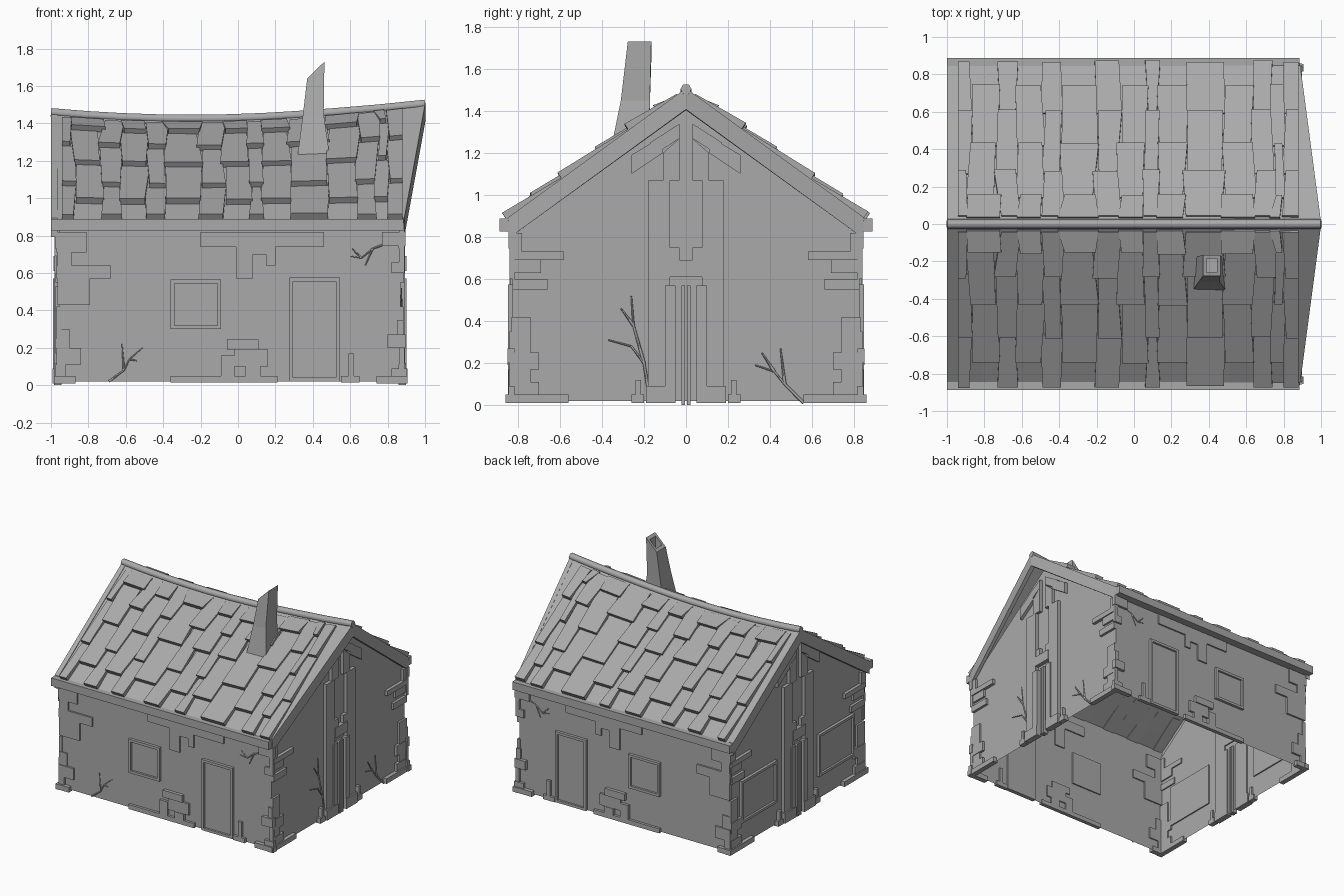
import bpy, bmesh, random
from mathutils import Vector

random.seed(4)
old = bpy.data.objects.get("Cube")
if old:
    bpy.data.objects.remove(old)

grey = bpy.data.materials.new("weathered_grey")
grey.use_nodes = True
grey.diffuse_color = (0.4, 0.4, 0.4, 1)
grey.node_tree.nodes["Principled BSDF"].inputs["Base Color"].default_value = (0.4, 0.4, 0.4, 1)

FRONT, LEFT, RIGHT, BASE, EAVE = 0.825, -0.955, 0.868, 0.02, 0.84


def finish(name, bm):
    bmesh.ops.recalc_face_normals(bm, faces=bm.faces)
    mesh = bpy.data.meshes.new(name)
    bm.to_mesh(mesh)
    bm.free()
    mesh.materials.append(grey)
    bpy.context.collection.objects.link(bpy.data.objects.new(name, mesh))


def hexa(bm, low, high):
    """Solid between two four-cornered loops."""
    a = [bm.verts.new(p) for p in low]
    b = [bm.verts.new(p) for p in high]
    bm.faces.new(a[::-1])
    bm.faces.new(b)
    for i in range(4):
        j = (i + 1) % 4
        bm.faces.new((a[i], a[j], b[j], b[i]))


def plate(bm, u0, u1, z0, z1, depth, sink=-0.01):
    """Block in wall space: across, outward, up."""
    loop = [(u0, z0), (u1, z0), (u1, z1), (u0, z1)]
    hexa(bm, [(u, sink, z) for u, z in loop], [(u, depth, z) for u, z in loop])


def frame(bm, u0, u1, z0, z1, w=0.02, depth=0.022):
    plate(bm, u0, u0 + w, z0, z1, depth)
    plate(bm, u1 - w, u1, z0, z1, depth)
    plate(bm, u0 + w, u1 - w, z0, z0 + w, depth)
    plate(bm, u0 + w, u1 - w, z1 - w, z1, depth)
    plate(bm, u0 + w, u1 - w, z0 + w, z1 - w, 0.006)


def on_long_wall(side):
    return lambda p: Vector((p[0], side * (FRONT + p[1]), p[2]))


def on_gable(side):
    if side > 0:
        return lambda p: Vector((RIGHT + p[1], p[0], p[2]))
    return lambda p: Vector((LEFT - p[1], p[0], p[2]))


def wall_part(name, blocks, place, frames=()):
    bm = bmesh.new()
    for block in blocks:
        plate(bm, *block)
    for f in frames:
        frame(bm, *f)
    for v in bm.verts:
        v.co = place(v.co)
    finish(name, bm)


def branch(name, paths, place, radius):
    """Thin twigs as tapering tubes."""
    curve = bpy.data.curves.new(name, "CURVE")
    curve.dimensions = "3D"
    curve.bevel_depth = radius
    curve.bevel_resolution = 0
    curve.materials.append(grey)
    for path in paths:
        s = curve.splines.new("POLY")
        s.points.add(len(path) - 1)
        for i, (u, z) in enumerate(path):
            s.points[i].co = (*place((u, 0.006, z)), 1)
            s.points[i].radius = 1 - 0.6 * i / (len(path) - 1)
    bpy.context.collection.objects.link(bpy.data.objects.new(name, curve))


# Roof surface: t runs from eave to sagging ridge
def slope(x, t, side):
    top = 1.412 + 0.035 * ((x + 0.25) / 0.75) ** 2
    return Vector((x, side * 0.87 * (1 - t), 0.86 + (top - 0.86) * t))


# Same surface with its right end drawn out towards the ridge
def roof(x, t, h, side):
    return slope(x, t, side) + Vector((0.115 * t * max(0, (x - 0.45) / 0.435), 0, h))


STATIONS = [-1 + 1.885 * i / 10 for i in range(11)]

# Thin wall shell, open underneath
bm = bmesh.new()
for s in (-1, 1):
    bm.faces.new([bm.verts.new(on_long_wall(s)(p)) for p in
                  [(LEFT, 0, BASE), (RIGHT, 0, BASE), (RIGHT, 0, EAVE), (LEFT, 0, EAVE)]])
    bm.faces.new([bm.verts.new(on_gable(s)(p)) for p in
                  [(-FRONT, 0, BASE), (FRONT, 0, BASE), (FRONT, 0, EAVE),
                   (0, 0, 1.43), (-FRONT, 0, EAVE)]])
bmesh.ops.remove_doubles(bm, verts=bm.verts, dist=0.001)
finish("walls", bm)

# Roof slabs, eave beams and gable edge boards
slab, beam, rake = bmesh.new(), bmesh.new(), bmesh.new()
for s in (-1, 1):
    for a, b in zip(STATIONS, STATIONS[1:]):
        hexa(slab, *[[roof(a, 0, h, s), roof(b, 0, h, s), roof(b, 1, h, s), roof(a, 1, h, s)]
                     for h in (0, 0.012)])
    loop = [(0.826, 0.825), (0.888, 0.825), (0.888, 0.888), (0.826, 0.888)]
    hexa(beam, *[[(x, s * y, z) for z, y in loop] for x in (-1, 0.886)])
    for a, b in ((-1, -0.965), (0.86, 0.886)):
        hexa(rake, *[[roof(a, 0.03, h, s), roof(b, 0.03, h, s), roof(b, 1, h, s),
                      roof(a, 1, h, s)] for h in (-0.085, 0.016)])
finish("roof_slabs", slab)
finish("eave_beams", beam)
finish("gable_edge_boards", rake)

# Ridge pole
pole = bpy.data.curves.new("ridge_pole", "CURVE")
pole.dimensions = "3D"
pole.bevel_depth = 0.026
pole.bevel_resolution = 1
pole.use_fill_caps = True
pole.materials.append(grey)
line = pole.splines.new("POLY")
line.points.add(len(STATIONS) - 1)
for point, x in zip(line.points, STATIONS):
    point.co = (*roof(x, 1, 0.012, 1), 1)
bpy.context.collection.objects.link(bpy.data.objects.new("ridge_pole", pole))

# Shingles in a checkerboard of overlapping rows, lower ends lifted
edges = [-.94, -.88, -.73, -.62, -.49, -.39, -.21, -.08, .06, .14, .28, .48, .64, .74, .80, .88]
rows = [0.03, 0.175, 0.33, 0.53, 0.70, 0.85, 0.96, 0.97]
wobble = [[x + random.uniform(-0.022, 0.022) * (0 < i < 15) for i, x in enumerate(edges)]
          for r in rows]
wobble[0] = edges
bm = bmesh.new()
for s in (-1, 1):
    normal = Vector((0, s * 0.56, 0.83))
    for r in range(6):
        for c in range(r % 2, 15, 2):
            low, high = wobble[r], wobble[r + 1]
            t0, t1 = rows[r] + random.uniform(-0.006, 0.006), rows[r + 2]
            corners = [slope(low[c], t0, s), slope(low[c + 1], t0, s),
                       slope(high[c + 1], t1, s), slope(high[c], t1, s)]
            hexa(bm, [p - normal * 0.006 for p in corners],
                 [p + normal * h for p, h in zip(corners, (0.048, 0.048, 0.018, 0.018))])
finish("shingles", bm)

# Crooked hollow chimney with a slanted mouth
rings = [(.31, .492, -.39, -.175, 1.1, 1.1), (.315, .49, -.355, -.175, 1.2, 1.23),
         (.345, .458, -.31, -.172, 1.43, 1.45),
         (.37, .462, -.277, -.165, 1.64, 1.73), (.388, .444, -.258, -.184, 1.657, 1.712),
         (.388, .444, -.258, -.184, 1.45, 1.45)]
bm = bmesh.new()
loops = [[bm.verts.new(p) for p in ((a, c, z), (b, c, w), (b, d, w), (a, d, z))]
         for a, b, c, d, z, w in rings]
for p, q in zip(loops, loops[1:]):
    for i in range(4):
        j = (i + 1) % 4
        bm.faces.new((p[i], p[j], q[j], q[i]))
bm.faces.new(loops[-1])
finish("chimney", bm)

# Long walls: door, window, worn plaster plates, corner stones, twigs
for s, tag in ((-1, "front"), (1, "back")):
    put = on_long_wall(s)
    wall_part(tag + "_window", [], put, [(-.36, -.09, .30, .565)])
    wall_part(tag + "_door", [], put, [(.275, .545, .02, .575)])
    wall_part(tag + "_wall_patches", [
        (-.2, .46, .74, .82, .012), (-.01, .08, .57, .74, .012), (.08, .2, .7, .74, .012),
        (.15, .2, .64, .7, .012), (-.36, .21, .015, .05, .02), (-.09, -.02, .05, .16, .02),
        (-.06, .11, .19, .245, .025), (-.02, .16, .1, .19, .016), (.04, .12, .05, .1, .02),
        (.55, .65, .015, .05, .02), (.59, .62, .05, .17, .02)], put)
    wall_part(tag + "_left_corner_stones", [
        (-.97, -.81, .71, .82, .014), (-.965, -.89, .64, .71, .014), (-.97, -.68, .57, .64, .014),
        (-.965, -.79, .43, .57, .014), (-.965, -.9, .2, .3, .01), (-.97, -.84, .11, .2, .016),
        (-.97, -.92, .05, .11, .016), (-.985, -.87, .01, .05, .03)], put)
    wall_part(tag + "_right_corner_stones", [
        (.77, .895, .745, .82, .02), (.86, .89, .66, .745, .015), (.82, .89, .6, .66, .015),
        (.85, .885, .27, .35, .015), (.8, .895, .2, .27, .025), (.86, .89, .09, .2, .015),
        (.82, .9, .05, .09, .02), (.74, .905, .01, .05, .03)], put)
    branch(tag + "_upper_twigs", [
        [(.8, .76), (.72, .73), (.66, .68), (.6, .69)], [(.72, .73), (.68, .64)],
        [(.66, .68), (.61, .73)]], put, 0.006)
branch("front_lower_twigs", [
    [(-.69, .02), (-.61, .08), (-.58, .14), (-.51, .2)], [(-.61, .08), (-.62, .22)],
    [(-.58, .14), (-.54, .13)]], on_long_wall(-1), 0.006)

# Gables: posts, brackets, corner stones
for s, tag in ((1, "right"), (-1, "left")):
    put = on_gable(s)
    posts, stones, brackets = [(-.075, .075, .61, .69, .032)], [], bmesh.new()
    for m in (-1, 1):
        posts += [
            (m * .075, m * .18, .08, 1.07, .026), (m * .004, m * .022, .0, .57, .03),
            (m * .05, m * .1, .08, .57, .034), (m * .05, m * .19, .01, .09, .038),
            (m * .2, m * .26, .01, .05, .03), (m * .215, m * .24, .05, .12, .03),
            (m * .03, m * .075, .69, .75, .025)]
        stones += [
            (m * .56, m * .858, .01, .05, .03), (m * .7, m * .835, .05, .11, .02),
            (m * .74, m * .83, .11, .17, .016), (m * .7, m * .83, .17, .25, .02),
            (m * .74, m * .83, .25, .42, .016), (m * .58, m * .83, .69, .73, .025),
            (m * .69, m * .825, .63, .69, .016), (m * .66, m * .825, .55, .6, .02),
            (m * .78, m * .84, .73, .82, .02)]
        for shape in ([(.03, 1.07), (.11, 1.07), (.11, 1.2), (.03, 1.27)],
                      [(.11, 1.2), (.26, 1.1), (.26, 1.19), (.11, 1.28)],
                      [(.03, 1.27), (.17, 1.18), (.17, 1.25), (.03, 1.34)]):
            hexa(brackets, *[[put((m * y, d, z)) for y, z in shape] for d in (-.01, .025)])
    wall_part(tag + "_gable_posts", posts, put)
    wall_part(tag + "_gable_corner_stones", stones, put)
    finish(tag + "_gable_brackets", brackets)

wall_part("left_gable_windows", [], on_gable(-1),
          [(.26, .7, .2, .53), (-.7, -.26, .2, .53)])
branch("right_gable_twigs", [
    [(-.18, .08), (-.2, .2), (-.26, .28), (-.37, .31)], [(-.2, .2), (-.25, .38), (-.26, .52)],
    [(-.25, .38), (-.31, .46)],
    [(.56, .01), (.47, .1), (.42, .16), (.33, .19)], [(.47, .1), (.45, .27)],
    [(.42, .16), (.36, .25)]], on_gable(1), 0.008)
